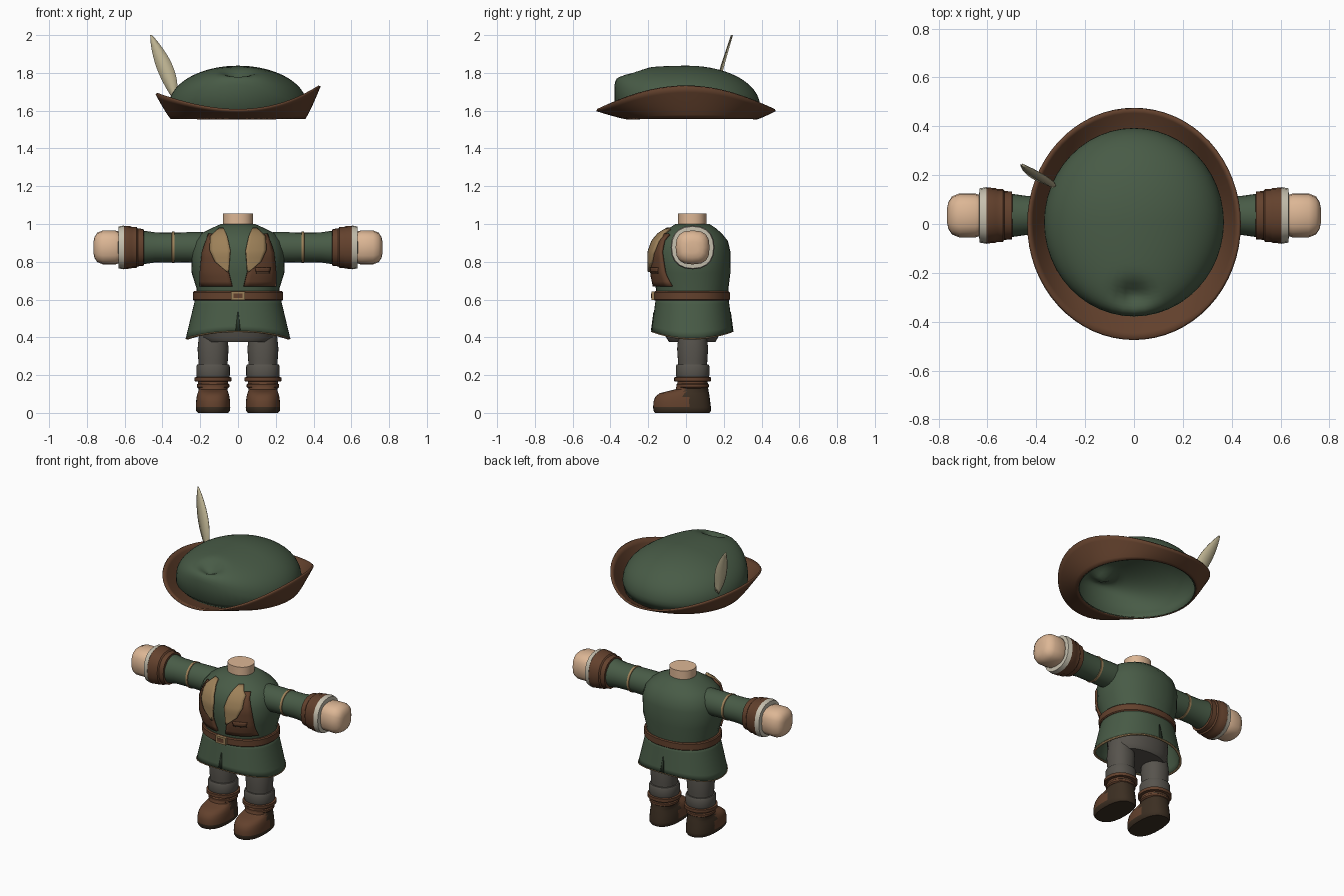
import bpy, bmesh
from math import sin, cos, pi, exp

if "Cube" in bpy.data.objects:
    bpy.data.objects.remove(bpy.data.objects["Cube"])


def material(name, r, g, b):
    m = bpy.data.materials.new(name)
    m.use_nodes = True
    m.diffuse_color = (r, g, b, 1)
    bsdf = m.node_tree.nodes["Principled BSDF"]
    bsdf.inputs["Base Color"].default_value = (r, g, b, 1)
    bsdf.inputs["Roughness"].default_value = 0.8
    return m


GREEN = material("forest_green", .065, .105, .062)
SHADOW = material("dark_green", .022, .035, .021)
BROWN = material("leather_brown", .125, .053, .026)
DARK = material("dark_leather", .045, .028, .016)
TAN = material("tan_trim", .34, .22, .10)
SKIN = material("skin", .72, .47, .30)
GREY = material("grey_cloth", .095, .087, .074)
CREAM = material("cream_lining", .56, .52, .42)
FEATHER = material("feather_beige", .50, .44, .28)


def build(name, rows, mats, wrap=True, caps=True, rule=None, thick=0, angle=40):
    """Skin rows of points into one mesh."""
    bm = bmesh.new()
    grid = [[bm.verts.new(p) for p in row] for row in rows]
    n = len(grid[0])
    for a, b in zip(grid, grid[1:]):
        for i in range(n if wrap else n - 1):
            j = (i + 1) % n
            bm.faces.new((a[i], a[j], b[j], b[i]))
    if wrap and caps:
        bm.faces.new(grid[0][::-1])
        bm.faces.new(grid[-1])
    bmesh.ops.recalc_face_normals(bm, faces=bm.faces)
    if rule:
        for f in bm.faces:
            f.material_index = rule(f.calc_center_median())
    mesh = bpy.data.meshes.new(name)
    bm.to_mesh(mesh)
    bm.free()
    for m in mats:
        mesh.materials.append(m)
    ob = bpy.data.objects.new(name, mesh)
    bpy.context.collection.objects.link(ob)
    bpy.ops.object.select_all(action='DESELECT')
    ob.select_set(True)
    bpy.context.view_layer.objects.active = ob
    bpy.ops.object.shade_smooth_by_angle(angle=angle * pi / 180)
    if thick:
        mod = ob.modifiers.new("thickness", 'SOLIDIFY')
        mod.thickness = thick
        mod.offset = 0
    return ob


def angles(n):
    return [2 * pi * i / n for i in range(n)]


def power(v, e):
    return abs(v) ** e * (1 if v > 0 else -1)


def ring(z, rx, y0, y1, cx=0, n=32, e=2.2):
    """Rounded cross-section at height z from y0 to y1."""
    return [(cx + rx * power(cos(a), 2 / e),
             (y0 + y1) / 2 + (y1 - y0) / 2 * power(sin(a), 2 / e), z) for a in angles(n)]


def stack(name, profile, mat, cx=0, **kw):
    return build(name, [ring(*p, cx=cx) for p in profile], [mat], **kw)


def turn_x(name, side, profile, mat, n=20, e=2.0, caps=True):
    """Turned part along an arm."""
    return build(name, [[(side * x, .035 + r * power(cos(a), 2 / e), .876 + r * power(sin(a), 2 / e))
                         for a in angles(n)] for x, r in profile], [mat], caps=caps)


def turn_leg(name, cx, profile, mat):
    return stack(name, [(z, r, .035 - r, .035 + r) for z, r in profile], mat, cx=cx)


# Torso: z, half width, front, back
TORSO = [(.58, .22, -.155, .22), (.66, .22, -.16, .225), (.74, .245, -.178, .235),
         (.85, .25, -.18, .236), (.91, .23, -.16, .222), (.95, .195, -.128, .19),
         (.98, .135, -.085, .155), (1.0, .09, -.055, .125)]
stack("tunic_torso", TORSO, GREEN)
stack("neck", [(.96, .08, -.042, .108), (1.055, .08, -.042, .108)], SKIN)


def chest(x, z):
    """Front surface of the torso."""
    for p, q in zip(TORSO, TORSO[1:]):
        if p[0] <= z <= q[0]:
            t = (z - p[0]) / (q[0] - p[0])
            _, rx, y0, y1 = [u + (v - u) * t for u, v in zip(p, q)]
            k = max(0, 1 - min(1, abs(x) / rx) ** 2.2) ** (1 / 2.2)
            return (y0 + y1) / 2 - (y1 - y0) / 2 * k
    return 0


def chest_patch(name, side, edges, mat, lift):
    """Plate over the chest between inner and outer edges."""
    rows = []
    for (z0, a0, b0), (z1, a1, b1) in zip(edges, edges[1:]):
        for t in (0, .34, .67, 1):
            z, a, b = z0 + (z1 - z0) * t, a0 + (a1 - a0) * t, b0 + (b1 - b0) * t
            if not rows or rows[-1][0][2] < z - .001:
                xs = [a + (b - a) * i / 6 for i in range(7)]
                rows.append([(side * x, chest(x, z) - lift, z) for x in xs])
    return build(name, rows, [mat], wrap=False, thick=.014)


VEST = [(.67, .03, .2), (.75, .05, .198), (.85, .06, .188), (.945, .1, .155)]
LAPEL = [(.745, .048, .055), (.80, .045, .12), (.86, .04, .148), (.93, .055, .145), (.975, .075, .1)]
for side, tag in ((1, "left"), (-1, "right")):
    chest_patch(tag + "_vest_panel", side, VEST, BROWN, .008)
    chest_patch(tag + "_lapel", side, LAPEL, TAN, .02)
chest_patch("pocket_flap", 1, [(.745, .095, .165), (.77, .09, .17)], BROWN, .016)
chest_patch("pocket_seam", 1, [(.739, .095, .165), (.744, .095, .165)], DARK, .012)

# Skirt with curved hem, trim and centre slits
N = 48


def skirt_ring(t):
    out = []
    for a in angles(N):
        low = .392 + .038 * sin(a) ** 2
        y = .0325 + (.187 + .024 * t) * power(sin(a), .9)
        out.append(((.22 + .052 * t) * power(cos(a), .9), y, .61 + (low - .61) * t))
    return out


build("skirt", [skirt_ring(i / 6) for i in range(7)], [GREEN], caps=False, thick=.01)
build("hem_trim", [skirt_ring(.985), skirt_ring(1.01)], [TAN], caps=False, thick=.014)
for name, y, d in (("front_slit", .0325, -1), ("back_slit", .0325, 1)):
    rows = []
    for t in (.42, .7, .97):
        w = .002 + .02 * (t - .42)
        rows.append([(k * w, y + d * (.187 + .024 * t + .006), .61 - .18 * t) for k in (-1, 1)])
    build(name, rows, [SHADOW], wrap=False, thick=.004)
stack("trouser_seat", [(.375, .17, -.09, .155), (.40, .195, -.105, .17), (.50, .2, -.11, .175)], GREY)

# Belt and buckle
stack("belt", [(.594, .232, -.163, .226), (.6, .238, -.17, .232),
               (.638, .238, -.17, .232), (.644, .232, -.163, .226)], BROWN)
for name, hw, lo, hi, front, mat in (("buckle", .037, .597, .643, -.182, TAN),
                                     ("buckle_centre", .023, .608, .632, -.184, BROWN)):
    build(name, [[(-hw, y, lo), (hw, y, lo), (hw, y, hi), (-hw, y, hi)] for y in (front, -.16)], [mat])

for side, tag in ((1, "left"), (-1, "right")):
    # Arms
    turn_x(tag + "_sleeve", side, [(.1, .07), (.16, .08), (.24, .081), (.34, .079), (.44, .08), (.51, .09)], GREEN)
    turn_x(tag + "_sleeve_band", side, [(.335, .079), (.336, .083), (.350, .083), (.351, .079)], TAN)
    turn_x(tag + "_cuff", side, [(.497, .08), (.50, .098), (.53, .1), (.537, .108), (.56, .108),
                                 (.567, .112), (.606, .115), (.608, .09)], BROWN, e=2.3)
    turn_x(tag + "_cuff_lining", side, [(.6, .09), (.604, .116), (.632, .111), (.634, .085)], CREAM, e=2.3)
    turn_x(tag + "_hand", side, [(.61, .07), (.625, .082), (.65, .09), (.715, .09),
                                 (.745, .078), (.76, .055), (.765, .03)], SKIN, n=16, e=2.7)

    # Legs
    cx = side * .132
    turn_leg(tag + "_trouser_leg", cx, [(.24, .076), (.28, .078), (.34, .082), (.39, .077), (.44, .07)], GREY)
    turn_leg(tag + "_gaiter", cx, [(.15, .07), (.18, .083), (.2, .089), (.245, .089), (.256, .084), (.258, .07)], GREY)
    turn_leg(tag + "_boot_strap", cx, [(.166, .085), (.168, .098), (.188, .098), (.19, .085)], BROWN)
    turn_leg(tag + "_boot_collar", cx, [(.13, .078), (.137, .086), (.15, .086), (.155, .08), (.168, .08)], BROWN)

    # Boots: brown toe, dark heel and sole
    boot = [(0, .08, -.165, .125), (.012, .09, -.172, .132), (.03, .091, -.174, .132),
            (.06, .09, -.172, .128), (.085, .087, -.163, .125), (.104, .082, -.14, .122),
            (.114, .078, -.1, .12), (.125, .076, -.055, .118), (.16, .076, -.045, .115)]
    build(tag + "_boot", [ring(*p, cx=cx, e=2.4) for p in boot], [BROWN, DARK],
          rule=lambda c: 1 if c.z < .025 or c.y > 0 else 0)

# Hat crown: tall front with a pinch, sloping back, open below
rows = []
for i in range(1, 21):
    phi = pi / 2 * i / 20
    row = []
    for a in angles(N):
        x, y = .365 * sin(phi) * cos(a), .007 + .383 * sin(phi) * sin(a)
        p = .95 - .72 * max(0, -sin(a)) ** 2
        z = 1.615 + .22 * max(0, cos(phi)) ** p if i < 20 else 1.615
        z -= .06 * exp(-(x / .06) ** 2 - ((y + .29) / .05) ** 2) if i < 19 else 0
        row.append((x, y, z))
    rows.append(row)
rows.append([(.348 * cos(a), .028 + .342 * sin(a), 1.56) for a in angles(N)])
rows.insert(0, [(.002 * cos(a), .007 + .002 * sin(a), 1.835) for a in angles(N)])
crown = build("hat_crown", rows, [GREEN], caps=False, thick=.006, angle=60)
bm = bmesh.new()
bm.from_mesh(crown.data)
bmesh.ops.holes_fill(bm, edges=[e for e in bm.edges if e.is_boundary and e.verts[0].co.z > 1.8], sides=0)
bm.to_mesh(crown.data)
bm.free()

# Hat brim, swept up at the sides
rows = []
for i in range(7):
    t = i / 6
    row = []
    for a in angles(64):
        c, s = cos(a), sin(a)
        edge = 1.603 + (.108 + .02 * c) * c * c
        row.append(((.352 + .08 * t) * c, .03 * (1 - t) + (.345 + .128 * t) * s,
                    1.56 + (edge - 1.56) * t ** 1.15))
    rows.append(row)
build("hat_brim", rows, [BROWN], caps=False, thick=.012)

# Feather: thin curved blade with a central fold
rows = []
for i in range(13):
    t = i / 12
    w = .044 * sin(pi * min(1, t * .93 + .06)) ** .8 + .001
    x = -.335 - .125 * t ** 1.2
    y, z = .15 + .09 * t ** 1.3, 1.67 + .33 * t
    rows.append([(x + k * w * .93, y - k * w * .12 + .006 * abs(k), z + k * w * .3 * (1 - t)) for k in (-1, 0, 1)])
build("hat_feather", rows, [FEATHER], wrap=False, thick=.004)
